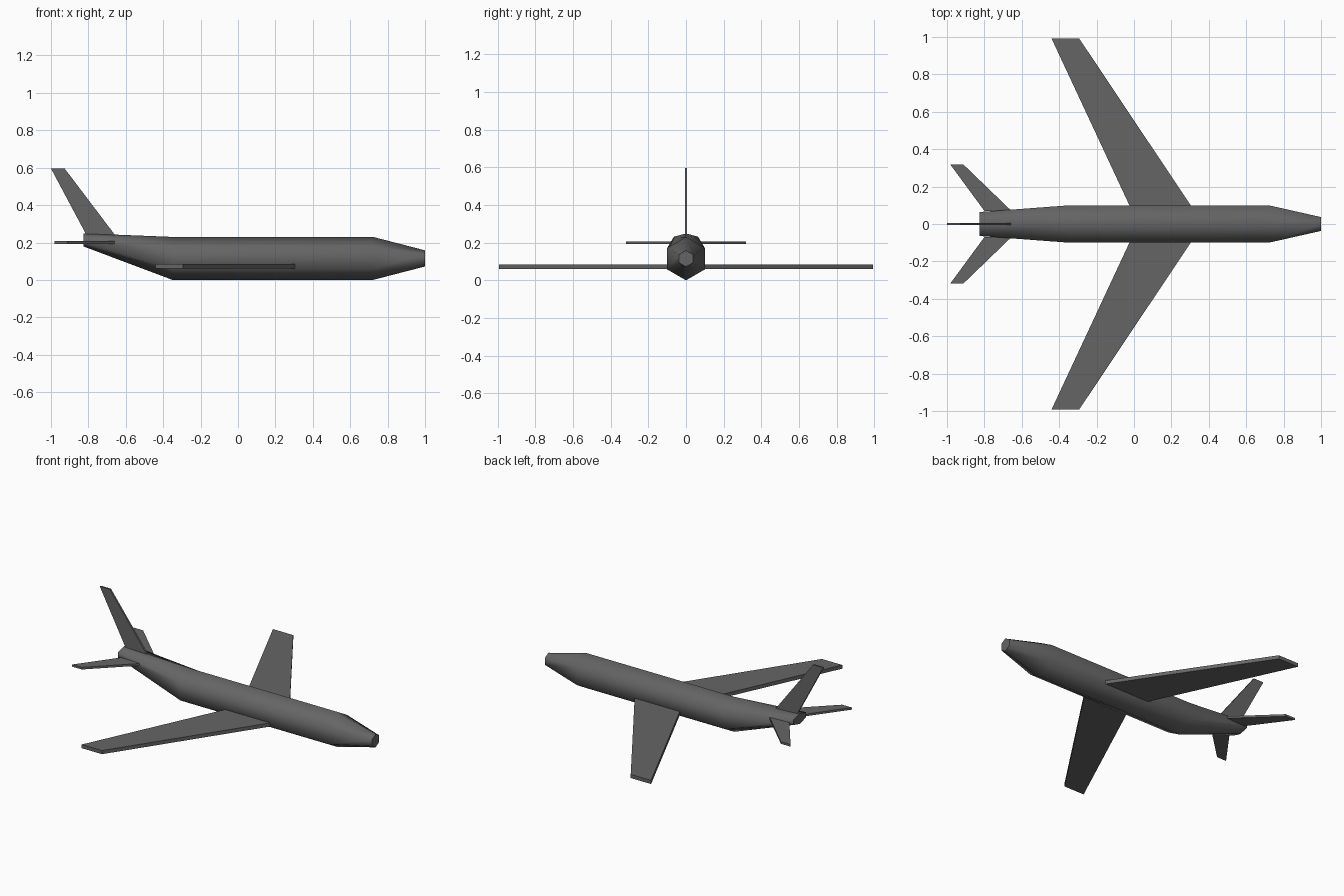
import bpy
import bmesh
from math import sin, cos, pi

cube = bpy.data.objects.get("Cube")
if cube:
    bpy.data.objects.remove(cube, do_unlink=True)

grey = bpy.data.materials.new("dark grey")
grey.use_nodes = True
colour = (0.13, 0.13, 0.13, 1)
grey.diffuse_color = colour
grey.node_tree.nodes["Principled BSDF"].inputs["Base Color"].default_value = colour


def loft(name, rings, smooth=False):
    """Skin a list of equal-length rings and cap both ends."""
    bm = bmesh.new()
    loops = [[bm.verts.new(p) for p in ring] for ring in rings]
    n = len(loops[0])
    for a, b in zip(loops, loops[1:]):
        for i in range(n):
            j = (i + 1) % n
            bm.faces.new((a[i], a[j], b[j], b[i])).smooth = smooth
    bm.faces.new(loops[0])
    bm.faces.new(loops[-1])
    bmesh.ops.recalc_face_normals(bm, faces=bm.faces[:])
    mesh = bpy.data.meshes.new(name)
    bm.to_mesh(mesh)
    bm.free()
    mesh.materials.append(grey)
    obj = bpy.data.objects.new(name, mesh)
    bpy.context.collection.objects.link(obj)
    return obj


def hexagon(x, z, half_y, half_z):
    """Six-sided section across x with a point at the top and bottom."""
    return [(x, half_y * sin(i * pi / 3) / sin(pi / 3), z + half_z * cos(i * pi / 3))
            for i in range(6)]


def panel(name, outline, low, high, side=1):
    """Flat swept surface: (x, y) outline given thickness in z."""
    return loft(name, [[(x, side * y, z) for x, y in outline] for z in (low, high)])


# Fuselage: blunt tail, straight barrel, tapered nose
loft("fuselage", [
    hexagon(-0.826, 0.214, 0.064, 0.035),
    hexagon(-0.35, 0.115, 0.0996, 0.115),
    hexagon(0.722, 0.115, 0.0996, 0.115),
    hexagon(1.0, 0.115, 0.037, 0.043),
], smooth=True)

# Wings and tailplanes, mirrored
wing = [(0.31, 0.09), (-0.293, 0.992), (-0.441, 0.992), (-0.02, 0.09)]
tailplane = [(-0.655, 0.07), (-0.912, 0.318), (-0.982, 0.318), (-0.80, 0.07)]
for label, side in (("left", 1), ("right", -1)):
    panel(label + "_wing", wing, 0.06, 0.084, side)
    panel(label + "_tailplane", tailplane, 0.193, 0.207, side)

# Upright tail fin
fin = [(-0.65, 0.23), (-0.927, 0.596), (-1.0, 0.596), (-0.805, 0.23)]
loft("tail_fin", [[(x, y, z) for x, z in fin] for y in (-0.006, 0.006)])
